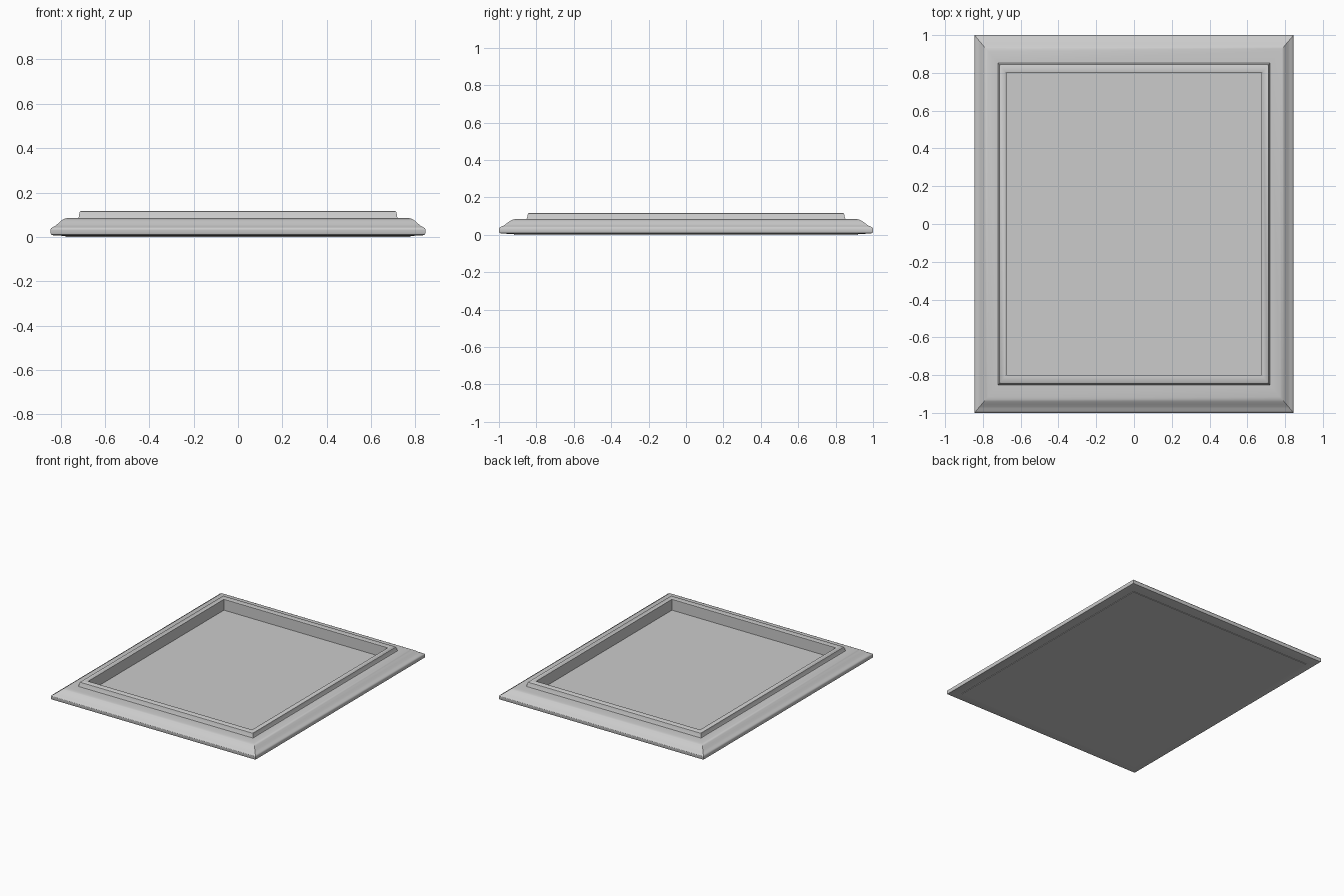
import bpy, bmesh

if "Cube" in bpy.data.objects:
    bpy.data.objects.remove(bpy.data.objects["Cube"])

HALF_X, HALF_Y = 0.845, 1.0   # outer half sizes; the moulding scales with them


def add_mesh(name, bm):
    bmesh.ops.recalc_face_normals(bm, faces=bm.faces)
    mesh = bpy.data.meshes.new(name)
    bm.to_mesh(mesh)
    bm.free()
    obj = bpy.data.objects.new(name, mesh)
    bpy.context.collection.objects.link(obj)
    bpy.ops.object.select_all(action='DESELECT')
    obj.select_set(True)
    bpy.context.view_layer.objects.active = obj
    bpy.ops.object.shade_smooth_by_angle(angle=0.52)
    return obj


def rect_ring(bm, s, z):
    return [bm.verts.new((x * s * HALF_X, y * s * HALF_Y, z))
            for x, y in ((-1, -1), (1, -1), (1, 1), (-1, 1))]


def rect_loft(name, profile, closed=False):
    """Sweep a (scale, height) profile around a mitred rectangle."""
    bm = bmesh.new()
    rings = [rect_ring(bm, s, z) for s, z in profile]
    pairs = list(zip(rings, rings[1:]))
    if closed:
        pairs.append((rings[-1], rings[0]))
    else:
        bm.faces.new(rings[0])
        bm.faces.new(rings[-1])
    for a, b in pairs:
        for i in range(4):
            j = (i + 1) % 4
            bm.faces.new((a[i], a[j], b[j], b[i]))
    return add_mesh(name, bm)


# Moulded frame with stepped inner lip
frame_profile = [
    (0.80, 0.004), (0.92, 0.004), (0.985, 0.007), (0.997, 0.010),    # underside
    (1.0, 0.016), (1.0, 0.034), (0.997, 0.039), (0.990, 0.043),      # outer edge
    (0.978, 0.048), (0.966, 0.056), (0.953, 0.066), (0.940, 0.075),  # cove
    (0.928, 0.081), (0.915, 0.084), (0.853, 0.084),                  # flat step
    (0.850, 0.090), (0.846, 0.108), (0.844, 0.114), (0.838, 0.117),  # lip
    (0.806, 0.117), (0.80, 0.114),
]
rect_loft("picture_frame", frame_profile, closed=True)

# Backing panel, its top seen as the recessed field
rect_loft("backing_panel", [(0.92, 0.0), (0.92, 0.004), (0.803, 0.0045), (0.803, 0.033)])
